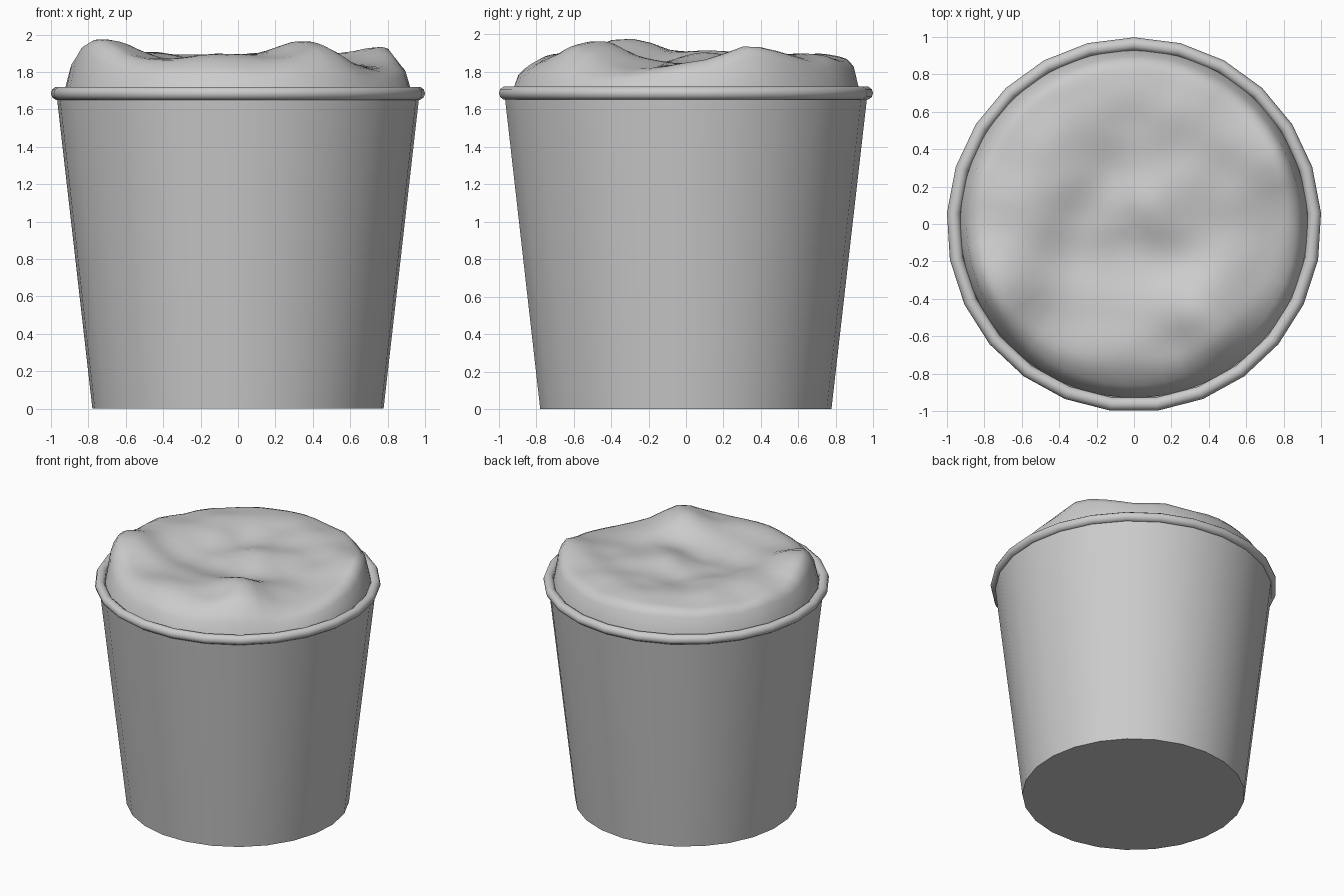
import bpy, bmesh, math
from mathutils import Vector, noise

if "Cube" in bpy.data.objects:
    bpy.data.objects.remove(bpy.data.objects["Cube"])

SIDES = 25
Y0 = -0.004


def finish(name, bm, angle):
    bmesh.ops.recalc_face_normals(bm, faces=bm.faces[:])
    mesh = bpy.data.meshes.new(name)
    bm.to_mesh(mesh)
    bm.free()
    ob = bpy.data.objects.new(name, mesh)
    bpy.context.collection.objects.link(ob)
    bpy.ops.object.select_all(action='DESELECT')
    ob.select_set(True)
    bpy.context.view_layer.objects.active = ob
    bpy.ops.object.shade_smooth_by_angle(angle=math.radians(angle))
    return ob


def ring(bm, r, z, n=SIDES):
    return [bm.verts.new((r * math.cos(math.pi / 2 + 2 * math.pi * i / n),
                          r * math.sin(math.pi / 2 + 2 * math.pi * i / n) + Y0, z))
            for i in range(n)]


def bridge(bm, a, b):
    n = len(a)
    for i in range(n):
        j = (i + 1) % n
        bm.faces.new((a[i], a[j], b[j], b[i]))


# tapered paper cup with closed base
bm = bmesh.new()
low, high = ring(bm, 0.78, 0), ring(bm, 0.972, 1.68)
bridge(bm, low, high)
bm.faces.new(low)
finish("cup", bm, 40)

# rolled rim
bm = bmesh.new()
rings = []
for k in range(10):
    a = 2 * math.pi * k / 10
    rings.append(ring(bm, 0.966 + 0.036 * math.cos(a), 1.686 + 0.036 * math.sin(a)))
for k in range(10):
    bridge(bm, rings[k], rings[(k + 1) % 10])
finish("rim", bm, 50)

# lumps: x, y, height above base level, radius
LUMPS = [(0.38, -0.48, 0.13, 0.17), (-0.73, -0.34, 0.14, 0.17),
         (0.79, 0.36, 0.10, 0.16), (-0.58, 0.12, 0.08, 0.17),
         (0.15, 0.1, 0.05, 0.15), (0.0, 0.75, 0.05, 0.2),
         (-0.4, 0.5, 0.05, 0.16), (0.4, 0.5, 0.05, 0.14),
         (-0.1, -0.6, 0.05, 0.18), (0.12, -0.22, -0.03, 0.13),
         (0.78, -0.5, -0.06, 0.22), (-0.3, -0.1, -0.02, 0.15)]


def level(x, y):
    z = 1.845 + 0.028 * noise.noise(Vector((x * 4, y * 4, 3.1)))
    for lx, ly, h, s in LUMPS:
        z += h * math.exp(-((x - lx) ** 2 + (y - ly) ** 2) / (2 * s * s))
    return z


# lumpy ice cream mound, falling off softly at the front and steeply elsewhere
bm = bmesh.new()
N, M = 50, 22
rings = []
for k in range(1, M + 1):
    t = (k / M) ** 0.8
    loop = []
    for i in range(N):
        a = 2 * math.pi * i / N
        x, y = 0.93 * t * math.cos(a), 0.93 * t * math.sin(a)
        front = max(0, math.cos(a + math.radians(70)))
        width = 0.10 + 0.12 * front
        d = min(1, (1 - t) / width)
        fall = math.sqrt(1 - (1 - d) ** 2)
        z = 1.69 + (level(x, y) - 1.69) * fall
        loop.append(bm.verts.new((x, y, z)))
    rings.append(loop)
for a, b in zip(rings, rings[1:]):
    bridge(bm, a, b)
top = bm.verts.new((0, 0, level(0, 0)))
for i in range(N):
    bm.faces.new((top, rings[0][i], rings[0][(i + 1) % N]))
finish("ice_cream", bm, 80)
